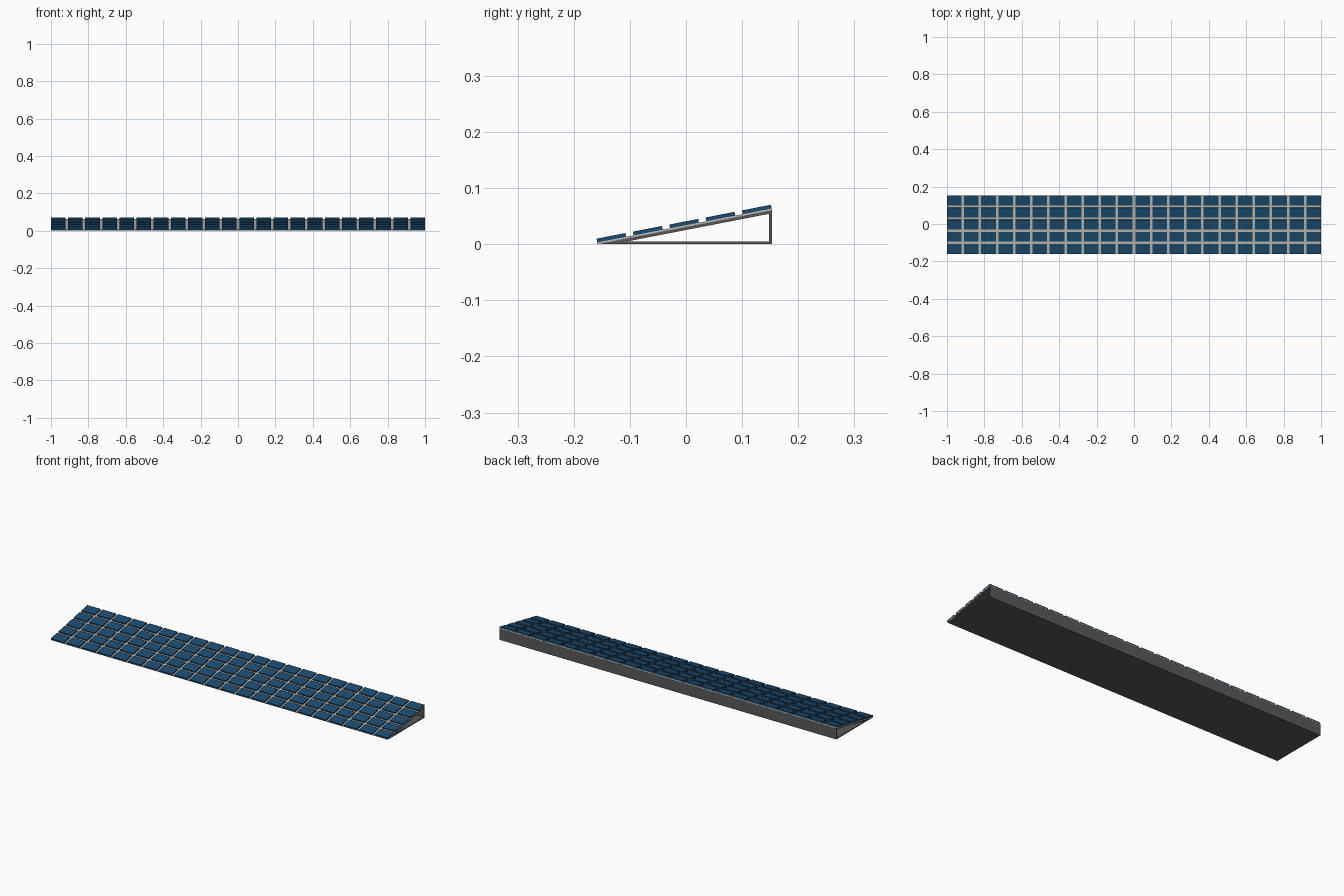
import bpy, bmesh
from math import atan2, cos, sin
from mathutils import Vector

if "Cube" in bpy.data.objects:
    bpy.data.objects.remove(bpy.data.objects["Cube"])

# overall layout: tilted deck seen in the y/z plane
COLS, ROWS, GAP = 22, 5, 0.0134
TILT = atan2(0.0607, 0.312)
LENGTH = 0.3165
PLATE_T, CELL_T = 0.0032, 0.0068
U = Vector((0, cos(TILT), sin(TILT)))
N = Vector((0, -sin(TILT), cos(TILT)))
ORIGIN = Vector((0, -0.1575, 0.0))


def material(name, rgb):
    m = bpy.data.materials.new(name)
    m.diffuse_color = (*rgb, 1)
    m.use_nodes = True
    m.node_tree.nodes["Principled BSDF"].inputs["Base Color"].default_value = m.diffuse_color
    return m


def finish(bm, name, mat):
    bmesh.ops.recalc_face_normals(bm, faces=bm.faces)
    me = bpy.data.meshes.new(name)
    bm.to_mesh(me)
    bm.free()
    me.materials.append(mat)
    ob = bpy.data.objects.new(name, me)
    bpy.context.collection.objects.link(ob)
    return ob


def deck_box(bm, x0, x1, u0, u1, n0, n1):
    """Box lying in the tilted deck frame."""
    res = bmesh.ops.create_cube(bm, size=1)
    for v in res["verts"]:
        a, b, c = v.co + Vector((0.5, 0.5, 0.5))
        v.co = (ORIGIN + Vector((x0 + a * (x1 - x0), 0, 0))
                + U * (u0 + b * (u1 - u0)) + N * (n0 + c * (n1 - n0)))


dark = material("dark_metal", (0.10, 0.10, 0.10))
light = material("light_metal", (0.55, 0.53, 0.50))
blue = material("cell_blue", (0.012, 0.07, 0.16))

# hollow wedge support, open at both ends
y0, y1, t = -0.1565, 0.153, 0.005
slope = U.z / U.y
h = (y1 - y0) * slope
drop = t / U.y
yi = y0 + (t + drop) / slope
outer = [(y0, 0), (y1, 0), (y1, h)]
inner = [(yi, t), (y1 - t, t), (y1 - t, (y1 - t - y0) * slope - drop)]
bm = bmesh.new()
rings = [[[bm.verts.new((x, *p)) for p in loop] for loop in (outer, inner)]
         for x in (-1, 1)]
for i in range(3):
    j = (i + 1) % 3
    for k in range(2):
        bm.faces.new((rings[0][k][i], rings[0][k][j], rings[1][k][j], rings[1][k][i]))
        bm.faces.new((rings[k][0][i], rings[k][0][j], rings[k][1][j], rings[k][1][i]))
finish(bm, "wedge_support", dark)

# backing plate
bm = bmesh.new()
deck_box(bm, -1, 1, 0, LENGTH, 0, PLATE_T)
finish(bm, "backing_plate", light)

# grid of solar cells
cw = (2 - GAP * (COLS - 1)) / COLS
cl = (LENGTH - GAP * (ROWS - 1)) / ROWS
bm = bmesh.new()
for c in range(COLS):
    for r in range(ROWS):
        x, u = -1 + c * (cw + GAP), r * (cl + GAP)
        deck_box(bm, x, x + cw, u, u + cl, PLATE_T, PLATE_T + CELL_T)
finish(bm, "solar_cells", blue)
